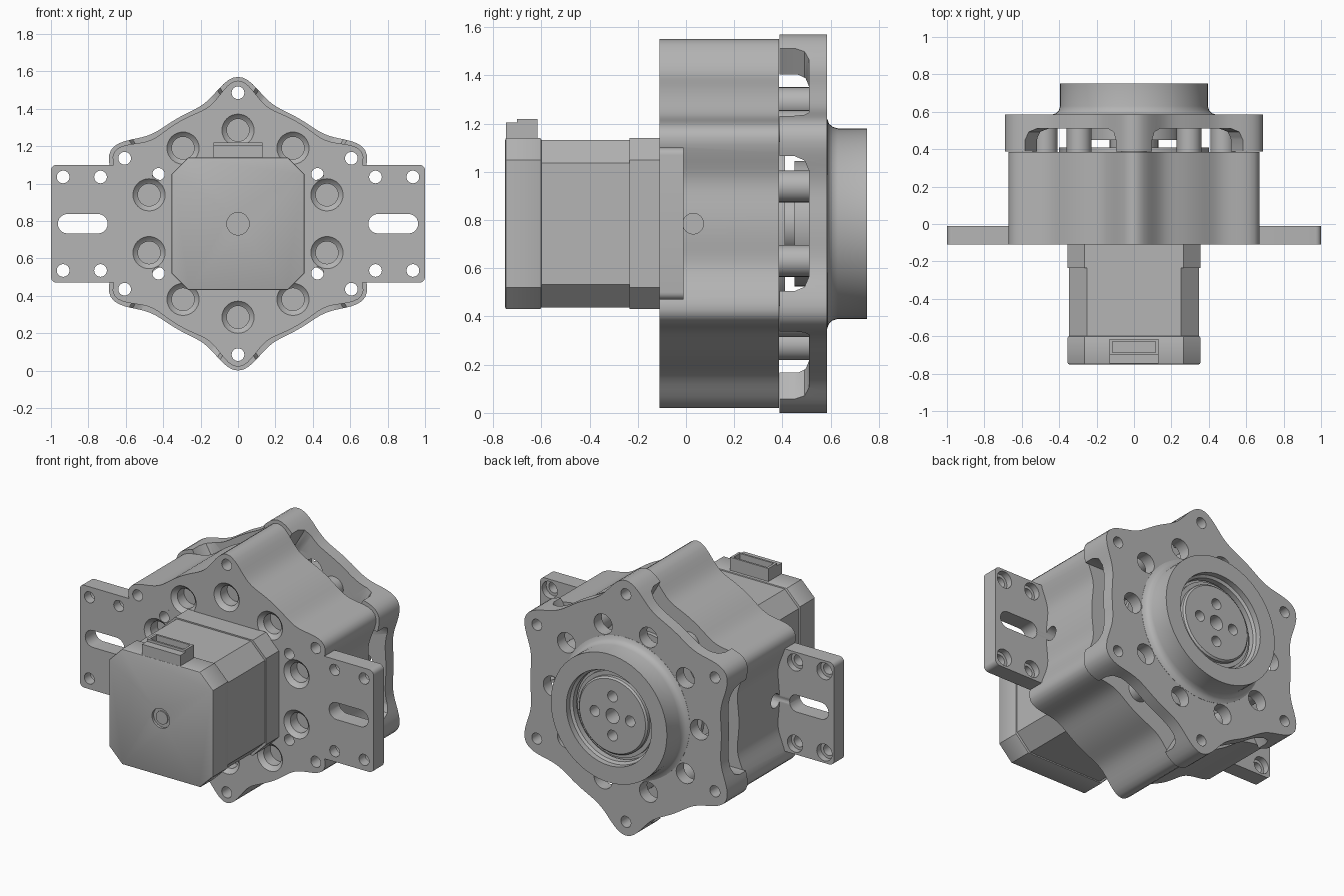
import bpy, bmesh
from math import sin, cos, pi, radians, exp

if "Cube" in bpy.data.objects:
    bpy.data.objects.remove(bpy.data.objects["Cube"])

MID = 0.785  # height of the main axis, which runs along y

grey = bpy.data.materials.new("machined_grey")
grey.use_nodes = True
colour = (0.46, 0.46, 0.46, 1)
grey.diffuse_color = colour
grey.node_tree.nodes["Principled BSDF"].inputs["Base Color"].default_value = colour


def loft(name, loops, ring=False):
    """Skin a list of equal loops; cap the ends unless it closes as a ring."""
    bm = bmesh.new()
    rows = [[bm.verts.new(p) for p in loop] for loop in loops]
    n = len(rows[0])
    pairs = list(zip(rows, rows[1:])) + ([(rows[-1], rows[0])] if ring else [])
    for a, b in pairs:
        for i in range(n):
            j = (i + 1) % n
            bm.faces.new((a[i], a[j], b[j], b[i]))
    if not ring:
        bm.faces.new(rows[0])
        bm.faces.new(rows[-1])
    bmesh.ops.recalc_face_normals(bm, faces=bm.faces)
    mesh = bpy.data.meshes.new(name)
    bm.to_mesh(mesh)
    bm.free()
    mesh.materials.append(grey)
    obj = bpy.data.objects.new(name, mesh)
    bpy.context.collection.objects.link(obj)
    return obj


def prism(name, outline, y0, y1):
    return loft(name, [[(x, y, MID + z) for x, z in outline] for y in (y0, y1)])


def lathe(name, profile, at=(0, 0), seg=32, ring=False):
    """Turn (radius, y) points around an axis along y."""
    turn = [2 * pi * i / seg for i in range(seg)]
    return loft(name, [[(at[0] + r * cos(t), y, MID + at[1] + r * sin(t))
                        for t in turn] for r, y in profile], ring)


def hole(at, r, y0=-1, y1=1):
    return lathe("cutter", [(r, y0), (r, y1)], at, 24)


def select(objs):
    bpy.ops.object.select_all(action='DESELECT')
    for o in objs:
        o.select_set(True)
    bpy.context.view_layer.objects.active = objs[0]


def combine(obj, others, mode='DIFFERENCE'):
    select(others)
    if len(others) > 1:
        bpy.ops.object.join()
    tool = others[0]
    tool.hide_render = True
    mod = obj.modifiers.new("cut", 'BOOLEAN')
    mod.operation, mod.solver, mod.object = mode, 'EXACT', tool
    mod.use_self = True
    select([obj])
    bpy.ops.object.modifier_apply(modifier=mod.name)
    bpy.data.objects.remove(tool)


def bevel(obj, width, segments=3, angle=50):
    mod = obj.modifiers.new("bevel", 'BEVEL')
    mod.width, mod.segments, mod.angle_limit = width, segments, radians(angle)
    select([obj])
    bpy.ops.object.modifier_apply(modifier=mod.name)


def polar(r, deg):
    """Point at an angle measured from straight up."""
    return r * sin(radians(deg)), r * cos(radians(deg))


def lobed(base, tip, width):
    """Six-lobed outline with a lobe straight up."""
    pts = []
    for a in range(0, 360, 2):
        f = (a + 30) % 60 - 30
        pts.append(polar(base + (tip - base) * exp(-(f / width) ** 2), a))
    return pts


def chamfered(h, c):
    return [(h, c - h), (h, h - c), (h - c, h), (c - h, h),
            (-h, h - c), (-h, c - h), (c - h, -h), (h - c, -h)]


def rounded(cx, cz, w, h, r):
    """Rounded rectangle from half sizes."""
    pts = []
    for k, (sx, sz) in enumerate(((1, 1), (-1, 1), (-1, -1), (1, -1))):
        for i in range(7):
            t = pi / 2 * (k + i / 6)
            pts.append((cx + sx * (w - r) + r * cos(t), cz + sz * (h - r) + r * sin(t)))
    return pts


lobes = [polar(0.7, 60 * k) for k in range(6)]
pins = [polar(0.5, 36 * k) for k in range(10)]

# Gear housing with its mounting plate
housing = prism("gear_housing", lobed(0.63, 0.765, 9.5), -0.11, 0.385)
combine(housing, [prism("plate", rounded(0, 0, 1, 0.315, 0.03), -0.1101, -0.01)], 'UNION')
cuts = [hole(p, 0.034) for p in lobes]
cuts += [lathe("cutter", [(0.095, -0.12), (0.068, -0.09), (0.06, -0.085), (0.06, -0.02)], p)
         for p in pins]
for sx in (-1, 1):
    cuts.append(prism("cutter", rounded(sx * 0.83, 0, 0.133, 0.052, 0.0515), -1, 1))
    side = hole((0, 0), 0.043, -0.1, 0.1)
    side.rotation_euler.z = pi / 2
    side.location = (sx * 0.63, 0.03, 0)
    cuts.append(side)
    for sz in (-1, 1):
        cuts.append(hole((sx * 0.425, sz * 0.265), 0.033))
        for x in (0.735, 0.935):
            cuts.append(lathe("cutter", [(0.034, -1), (0.034, -0.05), (0.052, -0.05),
                                         (0.052, 0.02)], (sx * x, sz * 0.25), 24))
combine(housing, cuts)

# Rear cover: plate on six posts, with windows between the posts
cover = prism("rear_cover", lobed(0.65, 0.785, 11), 0.387, 0.585)
cavity = lathe("cutter", [(0.62, 0.3), (0.62, 0.465), (0.606, 0.496), (0.575, 0.51)], seg=60)
combine(cover, [cavity])
window = [(-0.28, 0.3), (-0.28, 0.45), (-0.262, 0.492), (-0.22, 0.51),
          (0.22, 0.51), (0.262, 0.492), (0.28, 0.45), (0.28, 0.3)]
for k in range(6):
    a = radians(60 * k + 30)
    loops = [[(r * sin(a) + t * cos(a), y, MID + r * cos(a) - t * sin(a))
              for t, y in window] for r in (0.5, 0.95)]
    combine(cover, [loft("cutter", loops)])
cuts = [hole(p, 0.034) for p in lobes] + [hole((0, 0), 0.3)]
cuts += [hole(polar(0.5, 36 * k + 18), 0.062) for k in range(10)]
combine(cover, cuts)

# Bearing collar with a fillet at its foot
collar = lathe("bearing_collar", [
    (0.29, 0.512), (0.435, 0.512), (0.435, 0.586), (0.415, 0.593), (0.402, 0.607),
    (0.395, 0.63), (0.395, 0.75), (0.29, 0.75), (0.29, 0.715), (0.275, 0.705),
    (0.275, 0.67), (0.29, 0.66)], seg=64, ring=True)

# Output disc with bolt holes
output = lathe("output_disc", [(0.26, 0.45), (0.26, 0.685), (0.235, 0.685),
                               (0.235, 0.705), (0.225, 0.715)], seg=64)
combine(output, [hole((0, 0), 0.045, 0.6, 1)] +
        [hole(polar(0.12, 90 * k), 0.033, 0.6, 1) for k in range(4)])
bearing = lathe("bearing_ring", [(0.25, 0.63), (0.295, 0.63), (0.295, 0.66), (0.25, 0.66)],
                seg=64, ring=True)

# Reduction gear and hub seen through the windows
gear = lathe("inner_gear", [(0.4, 0.37), (0.4, 0.41)], seg=48)
hub = lathe("inner_hub", [(0.13, 0.38), (0.13, 0.47)])

# Ring of roller pins
rollers = [lathe("roller_pin_%d" % k, [(0.066, 0.37), (0.066, 0.514)], p)
           for k, p in enumerate(pins)]

# Motor: two end caps around a slimmer core
rear_cap = prism("motor_mount_cap", chamfered(0.355, 0.09), -0.235, -0.105)
core = prism("motor_core", chamfered(0.347, 0.095), -0.61, -0.22)
front_cap = prism("motor_front_cap", chamfered(0.355, 0.09), -0.75, -0.6)
bevel(front_cap, 0.008, 2, 60)
combine(front_cap, [lathe("cutter", [(0.06, -0.8), (0.06, -0.735)])])
shaft = lathe("motor_shaft_end", [(0.04, -0.72), (0.04, -0.742)])

# Cable socket, open at the top, with a low lip at the front
socket = prism("cable_socket", [(-0.13, 0.33), (0.13, 0.33), (0.13, 0.435), (-0.13, 0.435)],
               -0.7, -0.615)
combine(socket, [prism("cutter", [(-0.115, 0.37), (0.115, 0.37), (0.115, 0.5), (-0.115, 0.5)],
                       -0.688, -0.627)])
lip = prism("socket_lip", [(-0.13, 0.33), (0.13, 0.33), (0.13, 0.42), (-0.13, 0.42)],
            -0.747, -0.699)

# Smooth the curved walls, keep edges sharp
select([housing, cover, collar, output, bearing, gear, hub, shaft, front_cap] + rollers)
bpy.ops.object.shade_smooth_by_angle(angle=radians(28))
